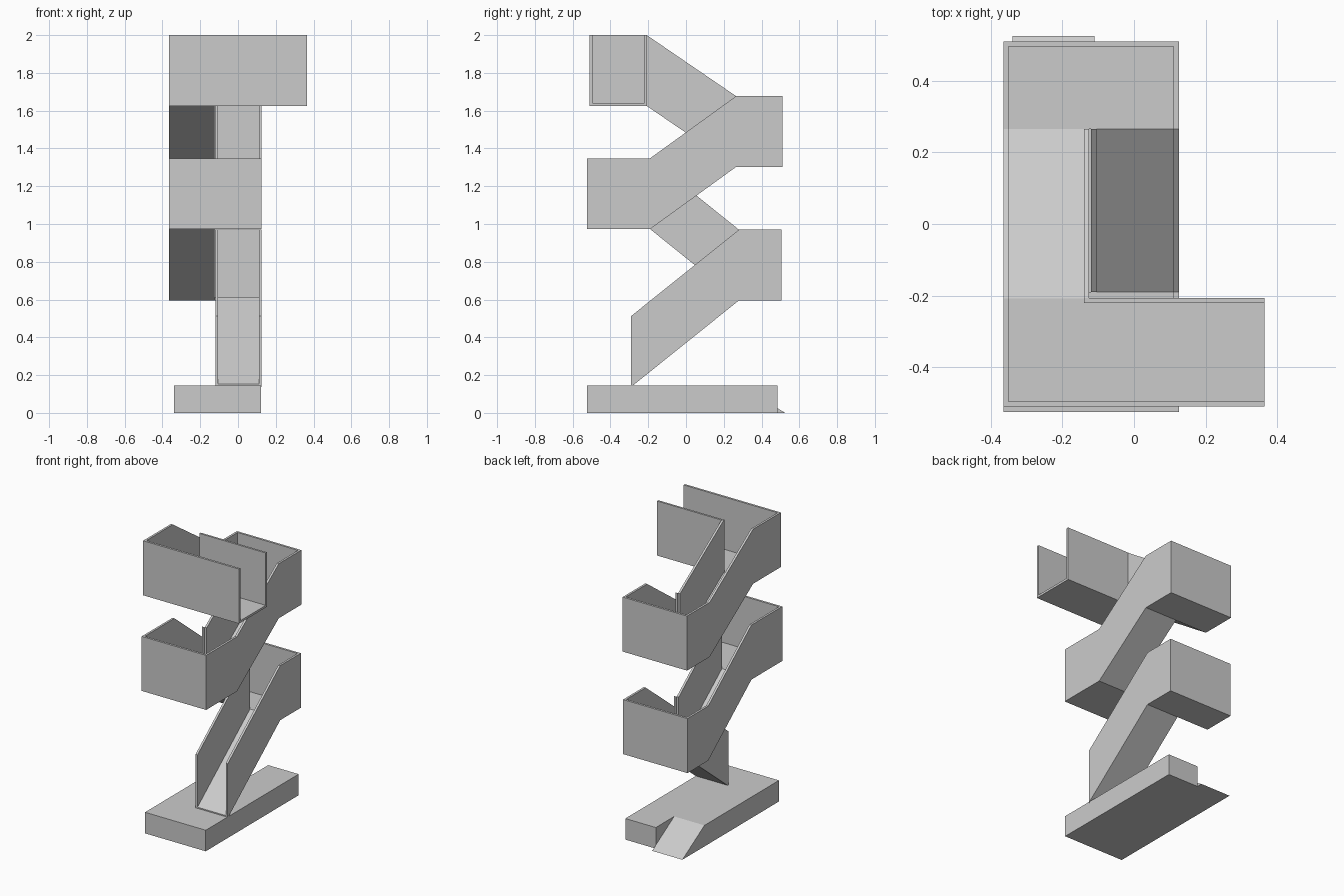
import bpy
import bmesh

if "Cube" in bpy.data.objects:
    bpy.data.objects.remove(bpy.data.objects["Cube"])

WALL = 0.015      # parapet thickness
HEIGHT = 0.375    # parapet height
SLAB = 0.015      # floor thickness

concrete = bpy.data.materials.new("light grey")
concrete.diffuse_color = (0.6, 0.6, 0.6, 1)
concrete.use_nodes = True
concrete.node_tree.nodes["Principled BSDF"].inputs["Base Color"].default_value = concrete.diffuse_color


def prism(name, profile, x0, x1):
    """Extrude a (y, z) profile along x."""
    bm = bmesh.new()
    face = bm.faces.new([bm.verts.new((x0, y, z)) for y, z in profile])
    ext = bmesh.ops.extrude_face_region(bm, geom=[face])
    verts = [v for v in ext["geom"] if isinstance(v, bmesh.types.BMVert)]
    bmesh.ops.translate(bm, verts=verts, vec=(x1 - x0, 0, 0))
    bmesh.ops.recalc_face_normals(bm, faces=bm.faces)
    mesh = bpy.data.meshes.new(name)
    bm.to_mesh(mesh)
    bm.free()
    mesh.materials.append(concrete)
    obj = bpy.data.objects.new(name, mesh)
    bpy.context.collection.objects.link(obj)
    return obj


def band(name, line, height, x0, x1):
    """Strip of constant vertical height standing on a (y, z) line."""
    top = [(y, z + height) for y, z in reversed(line)]
    return prism(name, line + top, x0, x1)


def cross_wall(name, y0, y1, z, x0, x1):
    return band(name, [(y0, z), (y1, z)], HEIGHT, x0, x1)


# Plan limits
L, R = -0.365, 0.125            # outer faces
LI, RI = L + WALL, R - WALL     # inner faces of the outer walls
LEFT_IN, RIGHT_IN = -0.14, -0.12  # inner walls of left / right flights
END = 0.365                     # open end of the top landing

# Underside lines of each flight and landing
flight1 = [(-0.29, 0.138), (0.28, 0.595)]
land1 = [(0.28, 0.595), (0.505, 0.595)]
flight2 = [(0.28, 0.595), (-0.19, 0.973)]
land2 = [(-0.19, 0.973), (-0.525, 0.973)]
flight3 = [(-0.19, 0.973), (0.265, 1.302)]
land3 = [(0.265, 1.302), (0.51, 1.302)]
flight4 = [(0.265, 1.302), (-0.208, 1.625)]
land4 = [(-0.208, 1.625), (-0.51, 1.625)]

# Base with a ramp let into its back left corner
prism("base_block", [(-0.525, 0), (0.485, 0), (0.485, 0.145), (-0.525, 0.145)], -0.11, 0.122)
prism("base_ramp", [(-0.525, 0), (0.525, 0), (0.285, 0.145), (-0.525, 0.145)], -0.34, -0.11)

# Continuous outer parapets
band("lower_right_parapet", flight1 + land1[1:], HEIGHT, RI, R)
band("lower_left_parapet", land1[::-1] + flight2[1:] + land2[1:], HEIGHT, L, LI)
band("upper_right_parapet", land2[::-1] + flight3[1:] + land3[1:], HEIGHT, RI, R)
band("upper_left_parapet", land3[::-1] + flight4[1:] + land4[1:], HEIGHT, L, LI)

# Flights: sloping floor and inner parapet
for i, line in enumerate((flight1, flight2, flight3, flight4), 1):
    if i % 2:
        band(f"flight_floor_{i}", line, SLAB, RIGHT_IN + WALL, RI)
        band(f"inner_parapet_{i}", line, HEIGHT, RIGHT_IN, RIGHT_IN + WALL)
    else:
        band(f"flight_floor_{i}", line, SLAB, LI, LEFT_IN)
        band(f"inner_parapet_{i}", line, HEIGHT, LEFT_IN, LEFT_IN + WALL)

# Landings: floor and end parapet
for i, line in enumerate((land1, land2, land3, land4), 1):
    right = END if i == 4 else RI
    (_, z), (edge, _) = line
    inward = WALL if edge < 0 else -WALL
    band(f"landing_floor_{i}", [line[0], (edge + inward, z)], SLAB, LI, right)
    cross_wall(f"landing_parapet_{i}", edge, edge + inward, z, LI, right)

# Inner side of the top landing, open at its right end
cross_wall("top_landing_back_parapet", -0.22, -0.206, 1.625, LEFT_IN, END)
